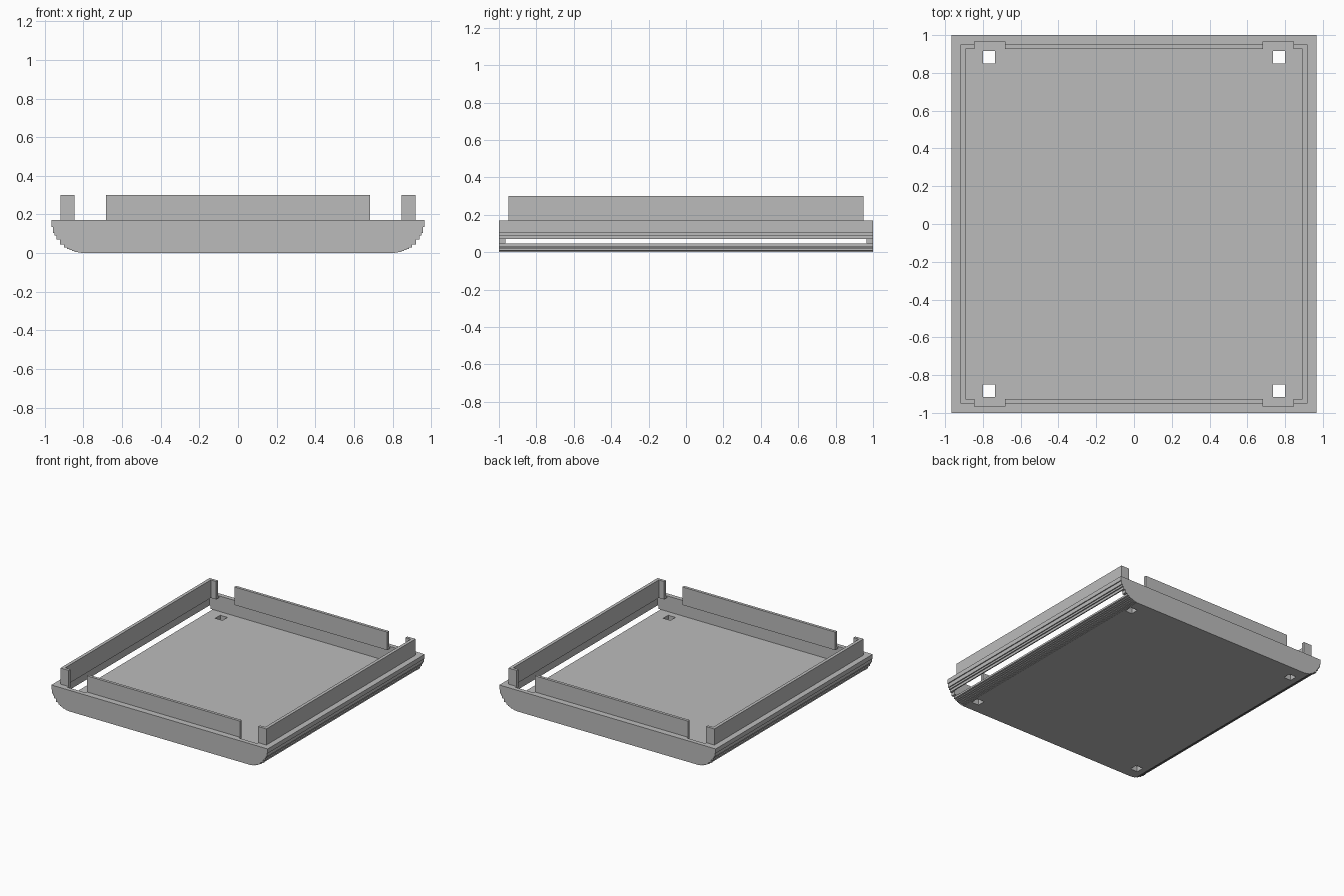
import bpy, bmesh, math
from mathutils import Vector

cube = bpy.data.objects.get("Cube")
if cube:
    bpy.data.objects.remove(cube, do_unlink=True)

grey = bpy.data.materials.new("plain grey")
grey.use_nodes = True
grey.diffuse_color = (0.5, 0.5, 0.5, 1)
grey.node_tree.nodes["Principled BSDF"].inputs["Base Color"].default_value = (0.5, 0.5, 0.5, 1)

TOP, LIP_TOP = 0.17, 0.30           # rim height, lip height
HALF_X, CAV_X, CAV_Y = 0.965, 0.93, 0.965
RADIUS = 0.17
FLOOR, SLOT = 0.045, 0.07           # open slot lies between these heights
LEVELS = [0, 0.002, 0.005, 0.01, 0.016, 0.022, 0.03, FLOOR, SLOT, 0.09, 0.105, 0.135, TOP]


def edge_x(z):
    return HALF_X - RADIUS + math.sqrt(max(0, RADIUS ** 2 - (TOP - z) ** 2))


def stepped_side(z0, z1):
    """Right-hand staircase outline from z0 up to z1."""
    pts = []
    for a, b in zip(LEVELS, LEVELS[1:]):
        if a >= z0 and b <= z1:
            x = HALF_X if b == TOP else edge_x((a + b) / 2)
            pts += [(x, a), (x, b)]
    return pts


def finish(name, bm):
    bmesh.ops.recalc_face_normals(bm, faces=bm.faces)
    mesh = bpy.data.meshes.new(name)
    bm.to_mesh(mesh)
    bm.free()
    mesh.materials.append(grey)
    ob = bpy.data.objects.new(name, mesh)
    bpy.context.collection.objects.link(ob)
    return ob


def extrude_y(name, outline, y0, y1):
    bm = bmesh.new()
    face = bm.faces.new([bm.verts.new((x, y0, z)) for x, z in outline])
    new = bmesh.ops.extrude_face_region(bm, geom=[face])["geom"]
    verts = [v for v in new if isinstance(v, bmesh.types.BMVert)]
    bmesh.ops.translate(bm, verts=verts, vec=(0, y1 - y0, 0))
    return finish(name, bm)


def box(name, lo, hi):
    bm = bmesh.new()
    bmesh.ops.create_cube(bm, size=1)
    lo, hi = Vector(lo), Vector(hi)
    for v in bm.verts:
        v.co = (lo + hi) / 2 + v.co * (hi - lo)
    return finish(name, bm)


def mirrored(outline):
    return outline + [(-x, z) for x, z in reversed(outline)]


# Floor with four square holes
floor = extrude_y("floor", mirrored(stepped_side(0, FLOOR)), -CAV_Y, CAV_Y)
for sx in (-1, 1):
    for sy in (-1, 1):
        x, y, r = sx * 0.767, sy * 0.883, 0.032
        cutter = box("hole_cutter", (x - r, y - r, -0.1), (x + r, y + r, 0.1))
        cutter.hide_render = True
        mod = floor.modifiers.new("hole", "BOOLEAN")
        mod.operation, mod.solver, mod.object = "DIFFERENCE", "EXACT", cutter
        bpy.context.view_layer.objects.active = floor
        bpy.ops.object.modifier_apply(modifier=mod.name)
        bpy.data.objects.remove(cutter, do_unlink=True)

# Front and back end walls
full = mirrored(stepped_side(0, TOP))
extrude_y("front_wall", full, -1, -CAV_Y)
extrude_y("back_wall", full, CAV_Y, 1)

# Side walls above the slots, lips and ledges
wall = stepped_side(SLOT, TOP) + [(CAV_X, TOP), (CAV_X, SLOT)]
LEDGE = 0.155


def pair(name, lo, hi, s, axis):
    """Box placed on the s side of an axis."""
    a, b = list(lo), list(hi)
    if s < 0:
        a[axis], b[axis] = -hi[axis], -lo[axis]
    return box(name, a, b)


for s, side in ((1, "left"), (-1, "right")):
    extrude_y(side + "_wall", [(s * x, z) for x, z in wall], -CAV_Y, CAV_Y)
    pair(side + "_lip", (0.892, -0.95, LEDGE), (0.918, 0.95, LIP_TOP), s, 0)
    pair(side + "_ledge", (0.892, -CAV_Y, LEDGE), (CAV_X, CAV_Y, TOP), s, 0)
    # Short returns at the corners
    for t, end in ((1, "back"), (-1, "front")):
        y0, y1 = sorted((t * 0.927, t * 0.95))
        pair(f"{end}_{side}_return", (0.845, y0, LEDGE), (0.892, y1, LIP_TOP), s, 0)
        y0, y1 = sorted((t * 0.927, t * CAV_Y))
        pair(f"{end}_{side}_return_ledge", (0.845, y0, LEDGE), (0.892, y1, TOP), s, 0)

for s, end in ((1, "back"), (-1, "front")):
    pair(end + "_lip", (-0.682, 0.927, LEDGE), (0.682, 0.95, LIP_TOP), s, 1)
    pair(end + "_ledge", (-0.682, 0.927, LEDGE), (0.682, CAV_Y, TOP), s, 1)
